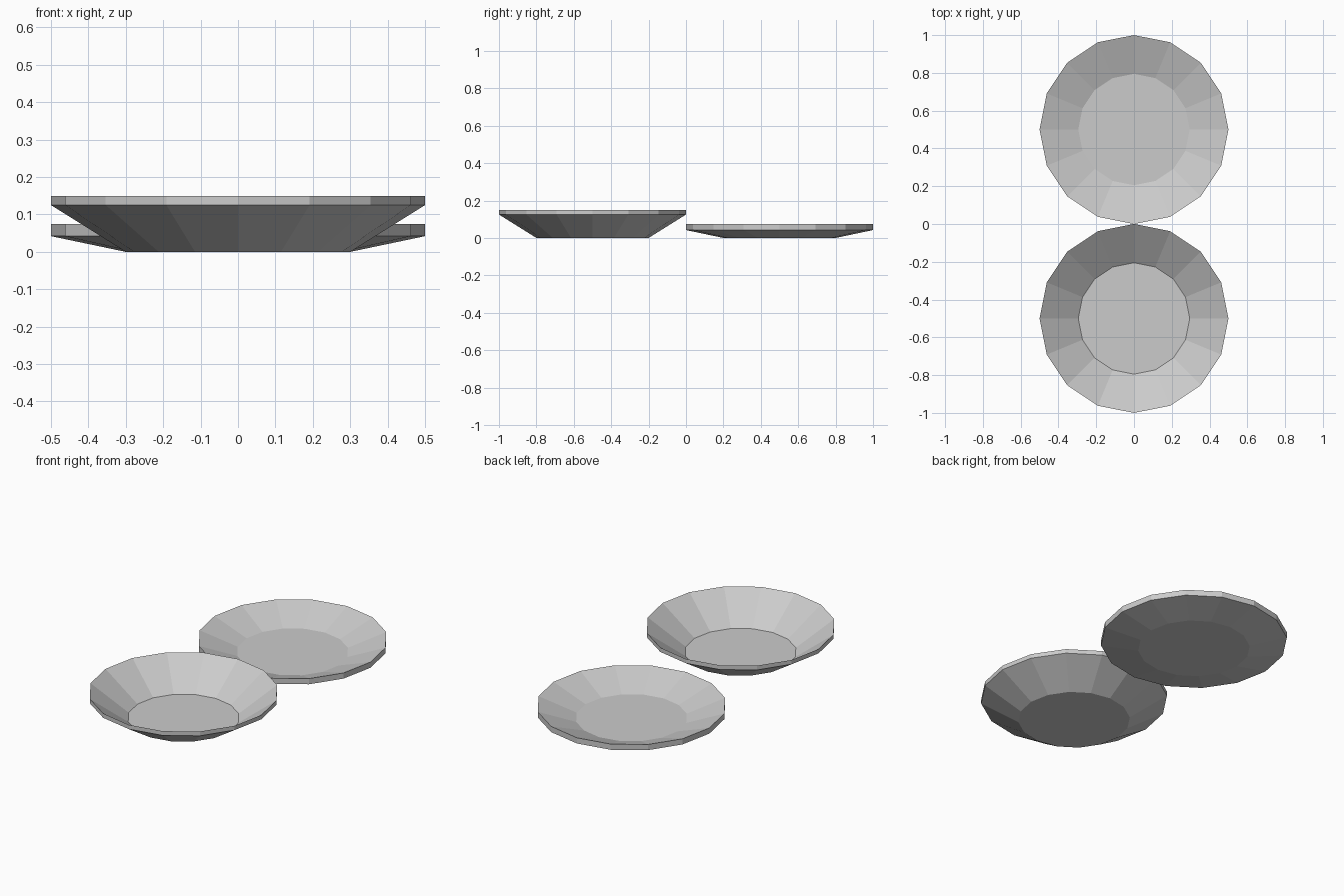
import bpy, bmesh
from math import cos, sin, tau

if "Cube" in bpy.data.objects:
    bpy.data.objects.remove(bpy.data.objects["Cube"])

SIDES = 16


def dish(name, y, rim_top, rim_bottom):
    """Low-poly dish: sloped inside, thin upright rim, sloped outside, flat base."""
    profile = [(0.295, 0.0), (0.5, rim_top), (0.5, rim_bottom), (0.3, 0.0)]
    bm = bmesh.new()
    rings = [[bm.verts.new((r * cos(tau * i / SIDES), r * sin(tau * i / SIDES), z))
              for i in range(SIDES)] for r, z in profile]
    # inner wall, rim band and outer wall
    for upper, lower in zip(rings, rings[1:]):
        for i in range(SIDES):
            j = (i + 1) % SIDES
            bm.faces.new((upper[i], lower[i], lower[j], upper[j]))
    # single thin base, facing down
    bm.faces.new(list(reversed(rings[-1])))
    mesh = bpy.data.meshes.new(name)
    bm.to_mesh(mesh)
    bm.free()
    obj = bpy.data.objects.new(name, mesh)
    obj.location = (0, y, 0)
    bpy.context.collection.objects.link(obj)
    return obj


# deep bowl in front, shallow plate behind
dish("bowl", -0.5, 0.15, 0.125)
dish("plate", 0.5, 0.075, 0.042)
